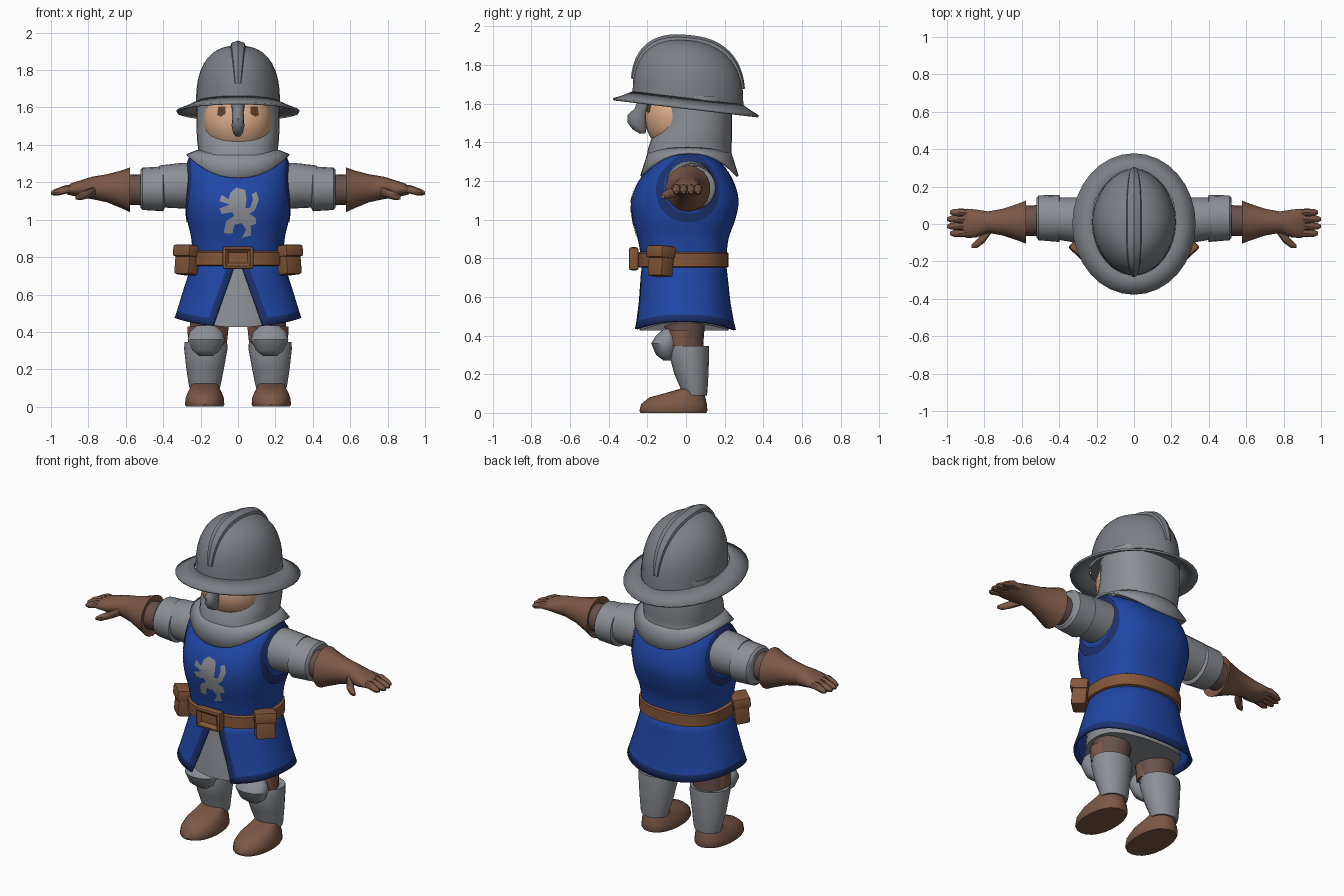
import bpy, bmesh, math
from mathutils import Vector, Matrix
from mathutils.bvhtree import BVHTree

if "Cube" in bpy.data.objects:
    bpy.data.objects.remove(bpy.data.objects["Cube"])


def mat(name, *rgb):
    m = bpy.data.materials.new(name)
    m.diffuse_color = (*rgb, 1)
    m.use_nodes = True
    m.node_tree.nodes["Principled BSDF"].inputs["Base Color"].default_value = m.diffuse_color
    return m


STEEL = mat("helmet steel", 0.20, 0.215, 0.235)
MAIL = mat("mail grey", 0.26, 0.275, 0.30)
BLUE = mat("tabard blue", 0.014, 0.062, 0.38)
NAVY = mat("trim navy", 0.012, 0.032, 0.16)
SKIN = mat("skin", 0.72, 0.41, 0.25)
LEATHER = mat("glove leather", 0.20, 0.098, 0.062)
BELT = mat("belt leather", 0.23, 0.094, 0.042)
CLOTH = mat("trouser brown", 0.14, 0.082, 0.072)
EYE = mat("eye brown", 0.11, 0.05, 0.025)


def finish(bm, name, mats, mirror=False, thick=0, angle=40, normals=True):
    if normals:
        bmesh.ops.recalc_face_normals(bm, faces=bm.faces)
    me = bpy.data.meshes.new(name)
    bm.to_mesh(me)
    bm.free()
    for m in mats if isinstance(mats, list) else [mats]:
        me.materials.append(m)
    ob = bpy.data.objects.new(name, me)
    bpy.context.collection.objects.link(ob)
    bpy.ops.object.select_all(action='DESELECT')
    ob.select_set(True)
    bpy.context.view_layer.objects.active = ob
    bpy.ops.object.shade_smooth_by_angle(angle=math.radians(angle))
    if thick:
        ob.modifiers.new("thickness", 'SOLIDIFY').thickness = thick
    if mirror:
        ob.modifiers.new("mirror", 'MIRROR')
    return ob


def smooth_rings(rings, sub):
    """Catmull-Rom interpolation between cross-sections."""
    out = []
    for i in range(len(rings) - 1):
        p = [rings[max(0, min(len(rings) - 1, i + k))] for k in (-1, 0, 1, 2)]
        for s in range(sub):
            t = s / sub
            out.append([0.5 * (2 * b + (c - a) * t + (2 * a - 5 * b + 4 * c - d) * t * t
                               + (3 * b - a - 3 * c + d) * t ** 3) for a, b, c, d in zip(*p)])
    return out + [list(rings[-1])]


def sup(v, p):
    return math.copysign(abs(v) ** (2 / p), v)


def loft(name, rings, mats, axis='Z', n=20, p=2.0, sub=1, cap=True, tilt=0, slit=None, trim=None, **kw):
    """Rings are (position, centre a, centre b, radius a, radius b, optional sag)."""
    if sub > 1:
        rings = smooth_rings(rings, sub)
    bm = bmesh.new()
    rows = []
    for r in rings:
        t, ca, cb, ra, rb = r[:5]
        sag = r[5] if len(r) > 5 else 0
        if slit:   # open sheet with a gap at the front and narrow edge columns
            g = slit(t) / ra
            us = [0, 0.022] + [0.022 + 0.956 * k / n for k in range(1, n)] + [0.978, 1]
            angs = [-math.pi / 2 + g + u * (2 * math.pi - 2 * g) for u in us]
        else:
            angs = [-math.pi / 2 + 2 * math.pi * k / n for k in range(n)]
        row = []
        for a in angs:
            u, v = ca + ra * sup(math.cos(a), p), cb + rb * sup(math.sin(a), p)
            z = t - sag * math.sin(a) ** 2 - tilt * v
            row.append(bm.verts.new((u, v, z) if axis == 'Z' else (z, u, v)))
        rows.append(row)
    for j, (a, b) in enumerate(zip(rows, rows[1:])):
        m = len(a)
        for k in range(m - 1 if slit else m):
            f = bm.faces.new((a[k], a[(k + 1) % m], b[(k + 1) % m], b[k]))
            if trim and trim(j, k, m):
                f.material_index = 1
    if cap and not slit:
        bm.faces.new(rows[0])
        bm.faces.new(rows[-1])
    return finish(bm, name, mats, **kw)


def box(name, size, loc, m, rot=0, tilt=0, mirror=False, bevel=0.015, inset=0):
    bm = bmesh.new()
    bmesh.ops.create_cube(bm, size=1)
    bmesh.ops.scale(bm, vec=size, verts=bm.verts)
    bmesh.ops.bevel(bm, geom=bm.edges[:], offset=bevel, segments=2, affect='EDGES', profile=0.6)
    if inset:
        front = min(bm.faces, key=lambda f: f.calc_center_median().y)
        bmesh.ops.inset_region(bm, faces=[front], thickness=inset)
        bmesh.ops.translate(bm, vec=(0, 0.018, 0), verts=front.verts)
    bm.transform(Matrix.Translation(loc) @ Matrix.Rotation(rot, 4, 'Z') @ Matrix.Rotation(tilt, 4, 'X'))
    return finish(bm, name, m, mirror)


def plate(name, faces, target, m, mirror=False, cuts=2):
    """Thin painted patch laid onto the surface of another part."""
    me = target.data
    tree = BVHTree.FromPolygons([v.co for v in me.vertices], [q.vertices[:] for q in me.polygons])
    bm = bmesh.new()
    for f in faces:
        bm.faces.new([bm.verts.new(v) for v in f])
    bmesh.ops.remove_doubles(bm, verts=bm.verts, dist=1e-5)
    bmesh.ops.triangulate(bm, faces=bm.faces[:])
    if cuts:
        bmesh.ops.subdivide_edges(bm, edges=bm.edges[:], cuts=cuts, use_grid_fill=True)
    for v in bm.verts:
        co, no, _, _ = tree.find_nearest(v.co)
        v.co = co + no * 0.005
    bm.normal_update()
    for f in bm.faces:
        if f.normal.dot(tree.find_nearest(f.calc_center_median())[1]) < 0:
            f.normal_flip()
    return finish(bm, name, m, mirror, normals=False)


# Tabard body with armhole trim
torso = loft("tabard_body", [(0.77, 0, -.01, .24, .215), (0.9, 0, -.015, .25, .235),
             (1.0, 0, -.01, .272, .265), (1.1, 0, -.005, .28, .277), (1.2, 0, .0, .278, .245),
             (1.29, 0, .01, .272, .175), (1.345, 0, .015, .25, .09)], BLUE, n=44, p=2.6, sub=4)
ring = [[Vector((.285, .015 + r * math.cos(a), 1.17 + r * 1.02 * math.sin(a)))
         for a in [2 * math.pi * k / 36 for k in range(36)]] for r in (.135, .16, .185)]
plate("armhole_trim", [(a[k], a[(k + 1) % 36], b[(k + 1) % 36], b[k])
                       for a, b in zip(ring, ring[1:]) for k in range(36)], torso, NAVY, True, 0)

# Rampant beast charge on the chest
beast = [(-.04, 1.15), (-.01, 1.18), (.04, 1.165), (.045, 1.11), (.04, 1.06), (.065, 1.065),
         (.08, 1.11), (.075, 1.14), (.1, 1.155), (.115, 1.11), (.09, 1.05), (.06, 1.03), (.095, 1.01),
         (.1, .975), (.07, .965), (.075, .91), (.02, .895), (.045, .94), (.02, .98), (-.02, .97),
         (-.03, .92), (-.08, .92), (-.065, .99), (-.02, 1.02), (-.03, 1.04), (-.09, 1.03),
         (-.1, 1.06), (-.045, 1.08), (-.1, 1.1), (-.09, 1.135), (-.05, 1.11)]
plate("chest_charge", [[(x, -.285, z) for x, z in beast]], torso, MAIL)

# Split skirt with dark hem, and the mail beneath it
loft("tabard_skirt", [(.79, 0, -.01, .24, .215, 0), (.72, 0, -.01, .262, .225, .01),
     (.6, 0, -.01, .30, .24, .03), (.51, 0, -.01, .328, .258, .04), (.475, 0, -.01, .34, .268, .045)],
     [BLUE, NAVY], n=36, p=2.3, slit=lambda z: .006 + .38 * max(0, .77 - z) / 1.0,
     trim=lambda j, k, m: j == 3 or k == 0 or k == m - 2, thick=.014)
loft("mail_skirt", [(.78, 0, -.01, .215, .19), (.6, 0, -.01, .26, .215), (.47, 0, -.01, .27, .23, .045)],
     MAIL, n=32, p=2.2)

# Belt, buckle and pouches
loft("belt", [(.752, 0, -.015, .25, .226), (.757, 0, -.015, .262, .236),
     (.825, 0, -.015, .262, .236), (.832, 0, -.015, .25, .226)], BELT, n=36, p=2.4)
box("belt_buckle", (.165, .05, .12), (0, -.27, .797), BELT, inset=.025)
box("belt_pouch", (.11, .085, .14), (.272, -.13, .775), BELT, rot=.75, tilt=-.1, mirror=True)
box("pouch_flap", (.125, .1, .065), (.272, -.13, .832), BELT, rot=.75, tilt=-.1, mirror=True)

# Head, eyes and mail hood
face = loft("face", [(1.53 + .195 * math.sin(a), 0, -.025, .188 * math.cos(a), .188 * math.cos(a))
            for a in [math.radians(d) for d in range(-88, 89, 11)]], SKIN, n=32, p=2.2)
plate("eyes", [[(.065, -.2, 1.565), (.095, -.2, 1.55), (.115, -.19, 1.56), (.115, -.19, 1.61),
                (.07, -.2, 1.61)]], face, EYE, True)
loft("mail_hood", [(1.64, 0, .05, .222, .185), (1.5, 0, .048, .222, .19), (1.42, 0, .03, .218, .208),
     (1.37, 0, .02, .212, .215), (1.345, 0, .018, .215, .218)], MAIL, n=32, p=2.3, sub=2)
loft("hood_rim", [(1.375, 0, .018, .21, .214, .02), (1.365, 0, .018, .24, .23, .06),
     (1.35, 0, .018, .276, .255, .125)], MAIL, n=36, p=2.2, cap=False, thick=.012)

# Helmet: brim, pointed-oval dome, crest and nose guard
loft("helmet_brim", [(1.583, 0, 0, .33, .378), (1.605, 0, .005, .275, .33), (1.63, 0, .008, .225, .285)],
     STEEL, n=32, cap=False, tilt=.118, thick=.012)
arc = [math.radians(d) for d in (0, 10, 20, 30, 40, 50, 60, 70, 80, 88)]
loft("helmet_dome", [(1.62 + .31 * math.sin(a) ** .8, 0, .01, .225 * math.cos(a) ** .8, .287 * math.cos(a) ** .8)
     for a in arc], STEEL, n=32, p=1.85, tilt=.09)
bm = bmesh.new()
rows = []
for i in range(25):
    a = math.pi * (.06 + .88 * i / 24)
    c, s = sup(math.cos(a), 2.5), math.sin(a) ** .8
    w = .012 + .033 * math.sin(a)
    row = []
    for dx, h in ((-w, -.02), (-w * .8, .012), (0, .026), (w * .8, .012), (w, -.02)):
        h *= .35 + .65 * math.sin(a)
        y = .01 + (.287 + h) * c
        row.append(bm.verts.new((dx, y, 1.62 + (.31 + h) * s - .09 * y)))
    rows.append(row)
for a, b in zip(rows, rows[1:]):
    for k in range(4):
        bm.faces.new((a[k], a[k + 1], b[k + 1], b[k]))
finish(bm, "helmet_crest", STEEL, angle=25)
loft("nose_guard", [(1.445, 0, -.225, .012, .015), (1.465, 0, -.24, .027, .035), (1.50, 0, -.252, .034, .05),
     (1.54, 0, -.25, .032, .052), (1.575, 0, -.225, .03, .04), (1.63, 0, -.215, .038, .03)], STEEL, n=12)

# Arms
loft("upper_sleeve", [(.2, .02, 1.18, .125, .125), (.3, .02, 1.182, .122, .122), (.42, .03, 1.178, .112, .112)],
     MAIL, 'X', mirror=True)
loft("lower_sleeve", [(.39, .03, 1.165, .10, .10), (.40, .03, 1.165, .126, .12), (.51, .033, 1.165, .12, .113),
     (.522, .033, 1.165, .105, .10)], MAIL, 'X', mirror=True)
loft("forearm", [(.45, .02, 1.16, .085, .085), (.62, .015, 1.16, .08, .08)], CLOTH, 'X', mirror=True)
loft("gauntlet", [(.59, .01, 1.16, .085, .085), (.577, .01, 1.16, .117, .12), (.62, .01, 1.162, .10, .102),
     (.70, .01, 1.168, .073, .075), (.78, .01, 1.17, .058, .06), (.84, .003, 1.165, .075, .046),
     (.89, .003, 1.162, .08, .033), (.915, .003, 1.158, .07, .022)], LEATHER, 'X', n=18, mirror=True)
for i, (y, tip) in enumerate(((-.05, .985), (-.012, 1.0), (.026, 1.0), (.062, .985))):
    loft(f"finger_{i + 1}", [(.86, y * .9, 1.16, .02, .024), (.92, y, 1.162, .021, .023),
         (tip - .02, y, 1.146, .018, .018), (tip, y, 1.142, .008, .008)], LEATHER, 'X', n=8, mirror=True)
loft("thumb", [(.76, -.025, 1.155, .02, .025), (.80, -.07, 1.14, .032, .025), (.84, -.105, 1.125, .025, .021),
     (.868, -.12, 1.118, .01, .01)], LEATHER, 'X', n=10, mirror=True)

# Legs
loft("trouser_leg", [(.27, .165, .015, .09, .085), (.36, .16, -.005, .098, .095), (.56, .14, -.01, .12, .115)],
     CLOTH, n=18, mirror=True)
loft("knee_strap", [(.345, .163, -.02, .106, .085), (.43, .16, -.02, .112, .085)], LEATHER, n=18, mirror=True)
loft("knee_guard", [(.27, .17, -.095, .035, .02), (.3, .17, -.105, .075, .05), (.36, .17, -.105, .102, .075),
     (.4, .17, -.10, .09, .055), (.435, .17, -.09, .05, .025)], MAIL, n=14, mirror=True)
loft("greave", [(.09, .178, .045, .078, .063), (.11, .178, .045, .084, .066), (.2, .176, .028, .10, .088),
     (.31, .172, .015, .116, .105), (.345, .172, .018, .114, .10), (.338, .172, .018, .09, .08)],
     MAIL, n=20, mirror=True)
loft("shoe", [(0, .178, -.065, .10, .17), (.012, .178, -.065, .106, .176), (.045, .178, -.062, .104, .17),
     (.08, .178, -.045, .09, .145), (.1, .178, -.01, .078, .105), (.125, .178, .035, .068, .065)],
     LEATHER, n=22, p=2.2, mirror=True)
